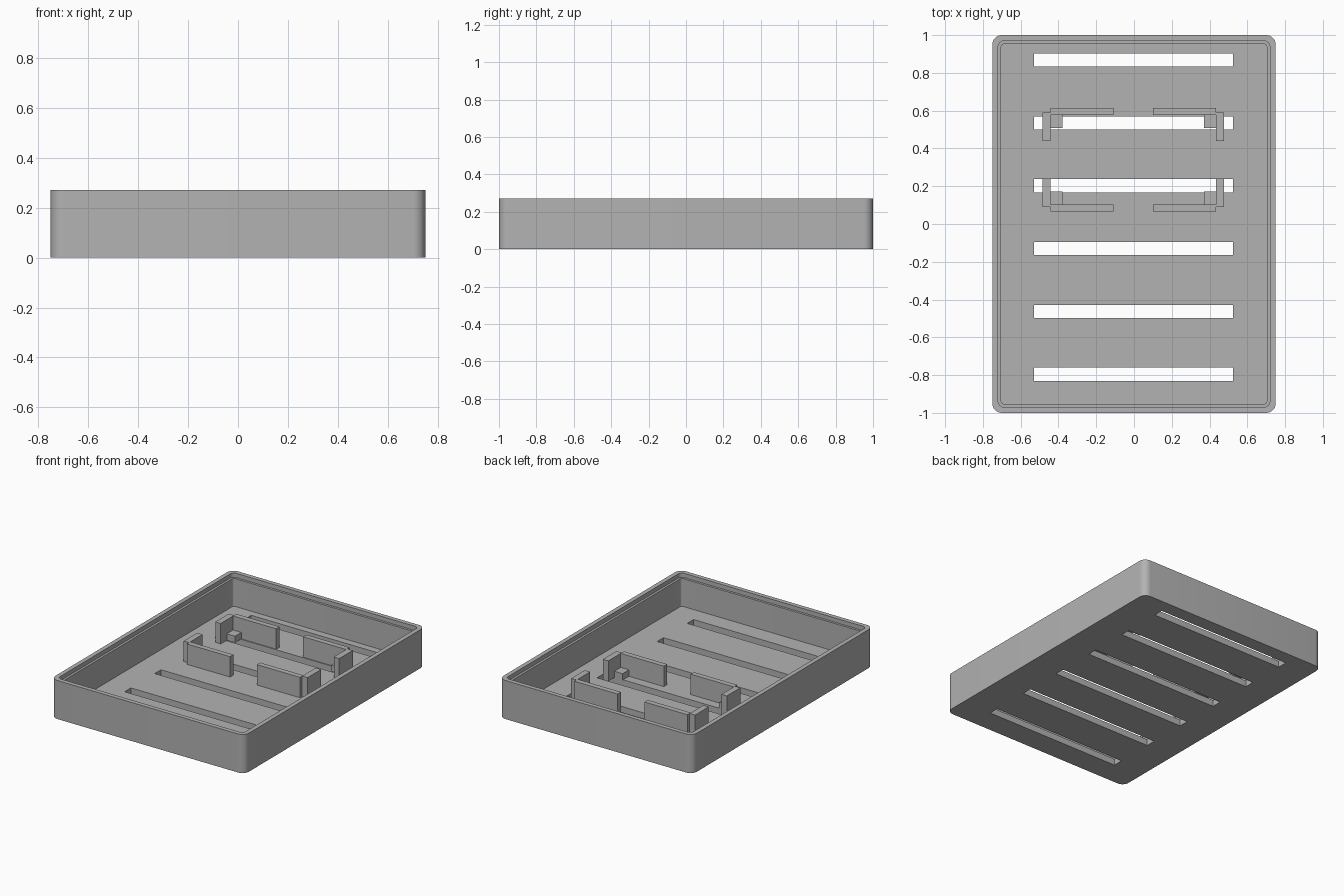
import bpy, bmesh, math

cube = bpy.data.objects.get("Cube")
if cube:
    bpy.data.objects.remove(cube, do_unlink=True)

grey = bpy.data.materials.new("light grey plastic")
grey.use_nodes = True
COLOR = (0.45, 0.45, 0.45, 1)
grey.diffuse_color = COLOR
grey.node_tree.nodes["Principled BSDF"].inputs["Base Color"].default_value = COLOR

HALF_X, HALF_Y, HEIGHT = 0.75, 1.0, 0.27
FLOOR = 0.045


def add_object(name, bm):
    bmesh.ops.recalc_face_normals(bm, faces=bm.faces)
    mesh = bpy.data.meshes.new(name)
    bm.to_mesh(mesh)
    bm.free()
    mesh.materials.append(grey)
    obj = bpy.data.objects.new(name, mesh)
    bpy.context.collection.objects.link(obj)
    return obj


def add_box(bm, x0, x1, y0, y1, z0, z1):
    verts = bmesh.ops.create_cube(bm, size=1)["verts"]
    for v in verts:
        v.co.x = x0 if v.co.x < 0 else x1
        v.co.y = y0 if v.co.y < 0 else y1
        v.co.z = z0 if v.co.z < 0 else z1


def rounded_loop(bm, inset, radius, z, steps=8):
    """Rounded rectangle of vertices, inset from the outside of the tray."""
    cx, cy = HALF_X - inset - radius, HALF_Y - inset - radius
    loop = []
    for corner, (sx, sy) in enumerate([(1, 1), (-1, 1), (-1, -1), (1, -1)]):
        for i in range(steps + 1):
            a = (corner + i / steps) * math.pi / 2
            loop.append(bm.verts.new((sx * cx + radius * math.cos(a),
                                      sy * cy + radius * math.sin(a), z)))
    return loop


# Tray shell: outer wall, rim, stepped ledge and cavity
bm = bmesh.new()
sections = [(0, 0.05, 0), (0, 0.05, HEIGHT), (0.031, 0.03, HEIGHT),
            (0.031, 0.03, 0.24), (0.047, 0.015, 0.24), (0.047, 0.015, FLOOR)]
loops = [rounded_loop(bm, *s) for s in sections]
for low, high in zip(loops, loops[1:]):
    for i in range(len(low)):
        j = (i + 1) % len(low)
        bm.faces.new((low[i], low[j], high[j], high[i]))
bm.faces.new(loops[0])
bm.faces.new(loops[-1])
tray = add_object("tray", bm)

# Six vent slots through the floor
bm = bmesh.new()
for i in range(6):
    y = 0.868 - i * 0.3327
    add_box(bm, -0.53, 0.523, y - 0.035, y + 0.035, -0.1, 0.12)
cutter = add_object("slot_cutter", bm)
cutter.hide_render = True

cut = tray.modifiers.new("slots", "BOOLEAN")
cut.operation = "DIFFERENCE"
cut.solver = "EXACT"
cut.object = cutter
bpy.context.view_layer.objects.active = tray
tray.select_set(True)
bpy.ops.object.modifier_apply(modifier=cut.name)
bpy.data.objects.remove(cutter, do_unlink=True)
bpy.ops.object.shade_smooth_by_angle(angle=math.radians(30))

# Four mirrored corner holders: long wall, side arm and low support block
MID_X, MID_Y, TOP = -0.004, 0.34, 0.188
holder_parts = {
    "wall": (0.104, 0.438, 0.237, 0.274, TOP),
    "arm": (0.438, 0.48, 0.1, 0.25, TOP),
    "corner": (0.43, 0.438, 0.2, 0.25, TOP),
    "support_block": (0.374, 0.438, 0.167, 0.237, 0.09),
}
for side, sx in (("left", 1), ("right", -1)):
    for end, sy in (("back", 1), ("front", -1)):
        for part, (x0, x1, y0, y1, top) in holder_parts.items():
            if part == "corner":
                continue
            bm = bmesh.new()
            xs = sorted((MID_X + sx * x0, MID_X + sx * x1))
            ys = sorted((MID_Y + sy * y0, MID_Y + sy * y1))
            add_box(bm, *xs, *ys, FLOOR, top)
            add_object(f"{end}_{side}_holder_{part}", bm)
